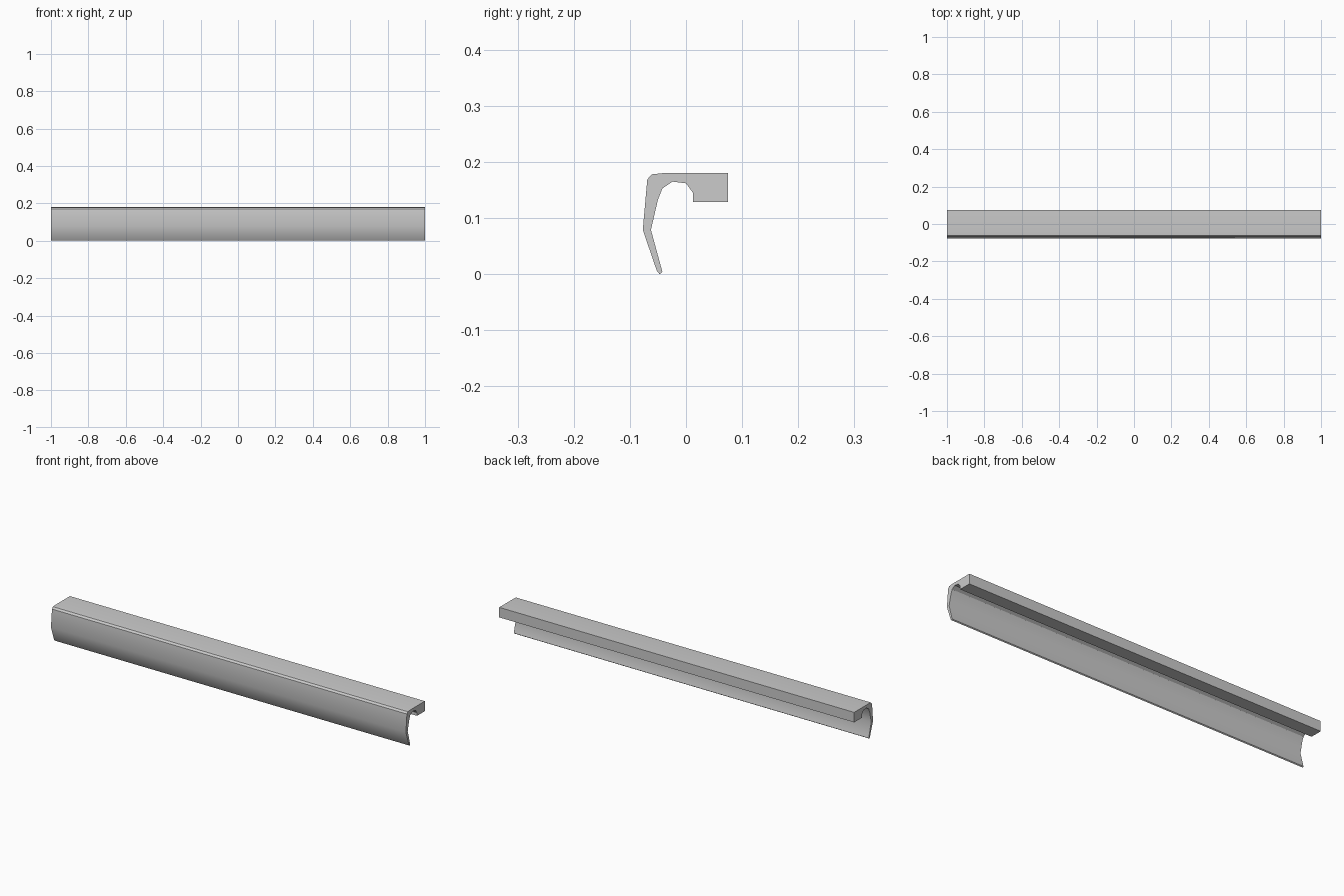
import bpy
import bmesh
import math

if "Cube" in bpy.data.objects:
    bpy.data.objects.remove(bpy.data.objects["Cube"])

# Cross-section in (y, z): thin curved front lip, flat top, thick rear block
PROFILE = [
    (-0.042, 0.004), (-0.047, 0.0), (-0.052, 0.006), (-0.077, 0.079),
    (-0.069, 0.169), (-0.061, 0.178), (-0.042, 0.180),
    (0.075, 0.180), (0.075, 0.129), (0.0125, 0.129),
    (0.0125, 0.145), (0.0, 0.162), (-0.024, 0.165),
    (-0.042, 0.153), (-0.050, 0.133), (-0.0625, 0.079),
]
LENGTH = 2.0

# Extrude the section along x
bm = bmesh.new()
face = bm.faces.new([bm.verts.new((-LENGTH / 2, y, z)) for y, z in PROFILE])
ext = bmesh.ops.extrude_face_region(bm, geom=[face], use_keep_orig=True)
moved = [g for g in ext["geom"] if isinstance(g, bmesh.types.BMVert)]
bmesh.ops.translate(bm, verts=moved, vec=(LENGTH, 0, 0))
bmesh.ops.recalc_face_normals(bm, faces=bm.faces)

mesh = bpy.data.meshes.new("curved_trim_rail")
bm.to_mesh(mesh)
bm.free()
rail = bpy.data.objects.new("curved_trim_rail", mesh)
bpy.context.collection.objects.link(rail)

# Single grey colour
grey = bpy.data.materials.new("light_grey")
grey.diffuse_color = (0.6, 0.6, 0.6, 1.0)
grey.use_nodes = True
grey.node_tree.nodes["Principled BSDF"].inputs["Base Color"].default_value = grey.diffuse_color
mesh.materials.append(grey)

# Smooth the gentle bend of the lip, keep corners sharp
bpy.context.view_layer.objects.active = rail
rail.select_set(True)
bpy.ops.object.shade_smooth_by_angle(angle=math.radians(32))
